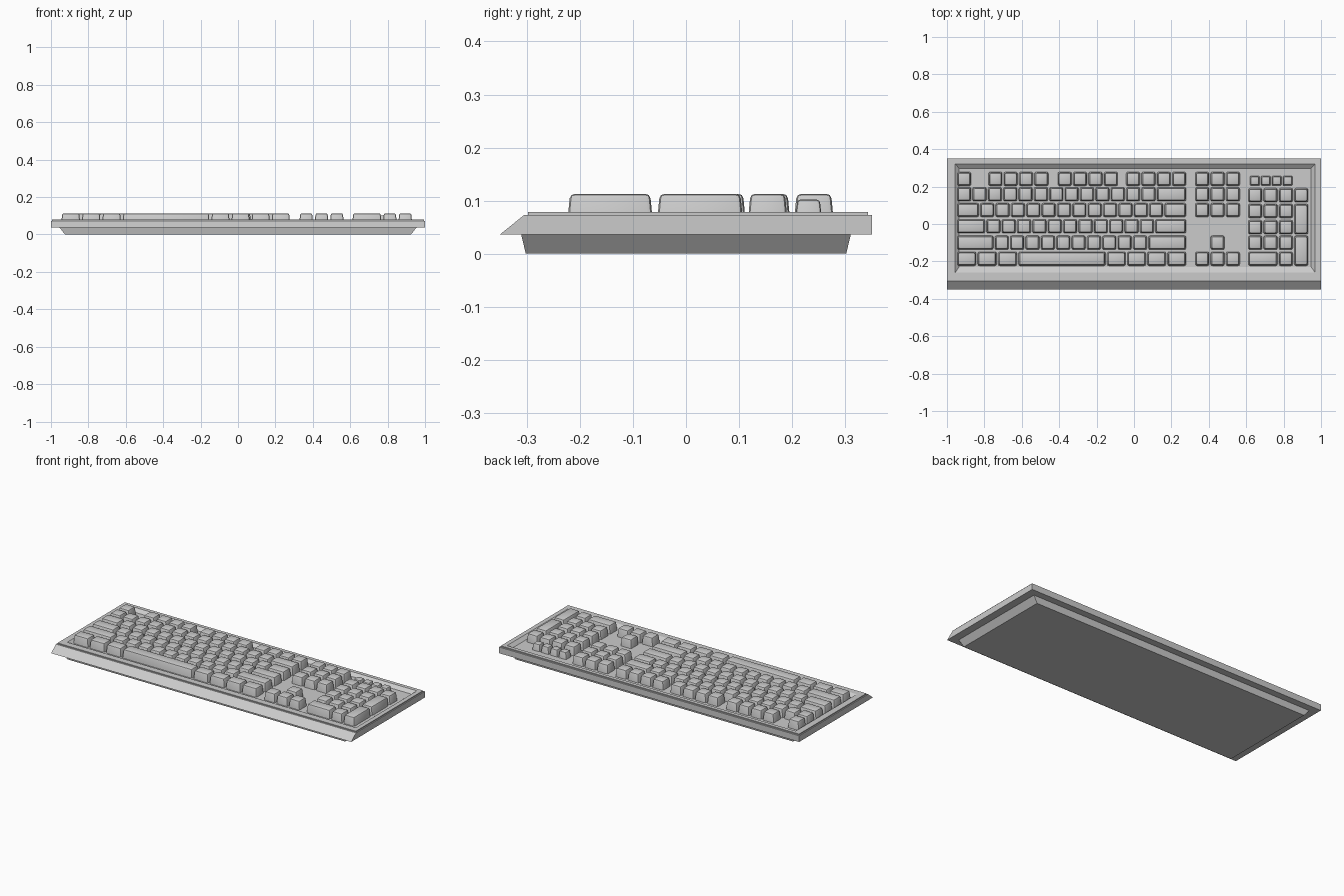
import bpy, bmesh, math

if "Cube" in bpy.data.objects:
    bpy.data.objects.remove(bpy.data.objects["Cube"])

FLOOR, KEY_TOP = 0.062, 0.113
U, X0 = 0.0821, -0.949            # key pitch and left edge of the key field
ROWS = [0.241, 0.159, 0.075, -0.012, -0.100, -0.186]
KEY_D, GAP = 0.075, 0.008


def finish(bm, name, smooth=False):
    bmesh.ops.recalc_face_normals(bm, faces=bm.faces)
    me = bpy.data.meshes.new(name)
    bm.to_mesh(me)
    bm.free()
    ob = bpy.data.objects.new(name, me)
    bpy.context.collection.objects.link(ob)
    if smooth:
        bpy.ops.object.select_all(action='DESELECT')
        ob.select_set(True)
        bpy.context.view_layer.objects.active = ob
        bpy.ops.object.shade_smooth_by_angle(angle=math.radians(35))
    return ob


def loft(bm, rects):
    """Skin a stack of rectangles (x0, x1, y0, y1, z) and cap both ends."""
    rings = [[bm.verts.new(p) for p in
              ((a, c, z), (b, c, z), (b, d, z), (a, d, z))]
             for a, b, c, d, z in rects]
    faces = [bm.faces.new(rings[0]), bm.faces.new(rings[-1])]
    for r, s in zip(rings, rings[1:]):
        for i in range(4):
            j = (i + 1) % 4
            faces.append(bm.faces.new((r[i], r[j], s[j], s[i])))
    return rings, faces


def key(bm, x0, x1, y0, y1, top=KEY_TOP, bevel=0.009):
    """Tapered key cap with rounded top and corners."""
    t = 0.005
    rings, faces = loft(bm, [(x0, x1, y0, y1, FLOOR - 0.002),
                             (x0 + t, x1 - t, y0 + t, y1 - t, top)])
    bmesh.ops.recalc_face_normals(bm, faces=faces)
    base = set(rings[0])
    edges = {e for r in rings for v in r for e in v.link_edges
             if not (e.verts[0] in base and e.verts[1] in base)}
    bmesh.ops.bevel(bm, geom=list(edges), offset=bevel, segments=2,
                    profile=0.5, affect='EDGES')


def unit_key(bm, col, row, width=1, last_row=None, dy=0):
    """Key placed by column in key units, optionally spanning two rows."""
    x = X0 + col * U
    low = ROWS[row if last_row is None else last_row]
    key(bm, x + GAP / 2, x + width * U - GAP / 2,
        low - KEY_D / 2 + dy, ROWS[row] + KEY_D / 2 + dy)


# Lower tray
bm = bmesh.new()
loft(bm, [(-0.925, 0.925, -0.302, 0.302, 0.0),
          (-0.955, 0.955, -0.311, 0.311, 0.038)])
finish(bm, "bottom_tray")

# Case: sloped front, stepped rim and sunken key well
bm = bmesh.new()
loft(bm, [(-1, 1, -0.351, 0.351, 0.036),
          (-1, 1, -0.305, 0.351, 0.073),
          (-0.994, 0.994, -0.298, 0.343, 0.073),
          (-0.994, 0.994, -0.298, 0.343, 0.079),
          (-0.956, 0.968, -0.260, 0.321, 0.079),
          (-0.935, 0.947, -0.229, 0.298, FLOOR)])
finish(bm, "case")

# Main block: widths of each row in key units
bm = bmesh.new()
layout = {1: [1] * 13 + [2],
          2: [1.5] + [1] * 12 + [1.5],
          3: [1.9] + [1] * 11 + [2.1],
          4: [2.45] + [1] * 10 + [2.55],
          5: [1.33] * 3 + [5.77] + [1.31] * 4}
for row, widths in layout.items():
    col = 0
    for w in widths:
        unit_key(bm, col, row, w)
        col += w
finish(bm, "main_keys", True)

# Function row: single key and three groups of four
bm = bmesh.new()
unit_key(bm, 0, 0)
for start in (2.03, 6.55, 11.0):
    for i in range(4):
        unit_key(bm, start + i, 0)
finish(bm, "function_keys", True)

# Navigation cluster and arrows
bm = bmesh.new()
for row in (0, 1, 2, 5):
    for i in range(3):
        unit_key(bm, 15.5 + i, row)
unit_key(bm, 16.5, 4)
finish(bm, "navigation_keys", True)

# Number pad, with a double-wide key and two tall keys
bm = bmesh.new()
for row in range(1, 5):
    for i in range(3):
        unit_key(bm, 18.95 + i, row, dy=-0.005 if row < 4 else 0)
unit_key(bm, 18.95, 5, 2)
unit_key(bm, 20.95, 5)
unit_key(bm, 21.95, 1, dy=-0.005)
unit_key(bm, 21.95, 2, last_row=3, dy=-0.005)
unit_key(bm, 21.95, 4, last_row=5)
finish(bm, "number_pad_keys", True)

# Four small low buttons above the number pad
bm = bmesh.new()
for i in range(4):
    x = 0.646 + i * 0.0585
    key(bm, x - 0.026, x + 0.026, 0.205, 0.257, top=0.102, bevel=0.006)
finish(bm, "small_buttons", True)
